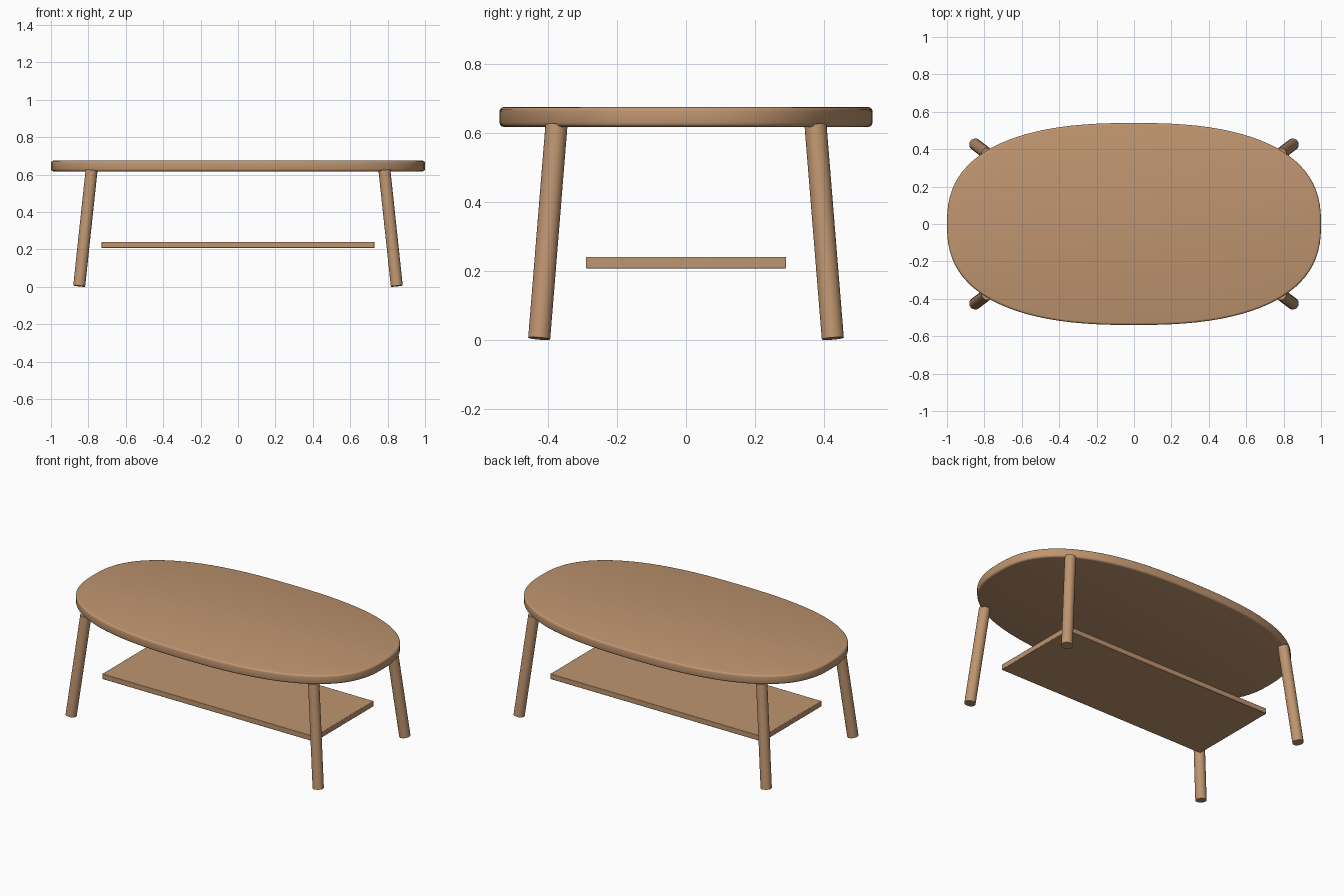
import bpy, bmesh, math
from mathutils import Vector

cube = bpy.data.objects.get("Cube")
if cube:
    bpy.data.objects.remove(cube, do_unlink=True)

# Single wood colour
wood = bpy.data.materials.new("light wood")
wood.use_nodes = True
colour = (0.52, 0.30, 0.16, 1)
wood.diffuse_color = colour
bsdf = next(n for n in wood.node_tree.nodes if n.type == 'BSDF_PRINCIPLED')
bsdf.inputs["Base Color"].default_value = colour


def finish(name, bm, bevel=0, segments=3, sharp_angle=None):
    """Turn a bmesh into a smooth-shaded wooden object with an optional edge bevel."""
    bmesh.ops.recalc_face_normals(bm, faces=bm.faces)
    mesh = bpy.data.meshes.new(name)
    bm.to_mesh(mesh)
    bm.free()
    mesh.materials.append(wood)
    obj = bpy.data.objects.new(name, mesh)
    bpy.context.collection.objects.link(obj)
    bpy.ops.object.select_all(action='DESELECT')
    obj.select_set(True)
    bpy.context.view_layer.objects.active = obj
    if sharp_angle:
        bpy.ops.object.shade_smooth_by_angle(angle=math.radians(sharp_angle))
    else:
        bpy.ops.object.shade_smooth()
    if bevel:
        mod = obj.modifiers.new("rounded edge", 'BEVEL')
        mod.width, mod.segments = bevel, segments
        mod.limit_method, mod.angle_limit = 'ANGLE', math.radians(40)
    return obj


# Table top: superellipse outline, extruded, with softly rounded rim
def outline(angle, half_x=1.0, half_y=0.54, power=2.5):
    c, s = math.cos(angle), math.sin(angle)
    return (math.copysign(abs(c) ** (2 / power), c) * half_x,
            math.copysign(abs(s) ** (2 / power), s) * half_y)


TOP_LOW, TOP_HIGH, SIDES = 0.617, 0.674, 96
bm = bmesh.new()
rim = [bm.verts.new((*outline(math.tau * i / SIDES), TOP_LOW)) for i in range(SIDES)]
base = bm.faces.new(rim)
raised = bmesh.ops.extrude_face_region(bm, geom=[base], use_keep_orig=True)
for v in raised["geom"]:
    if isinstance(v, bmesh.types.BMVert):
        v.co.z = TOP_HIGH
finish("table_top", bm, bevel=0.012)

# Shelf: thin board below the top
bm = bmesh.new()
bmesh.ops.create_cube(bm, size=1)
for v in bm.verts:
    v.co = Vector((v.co.x * 1.46, v.co.y * 0.58, v.co.z * 0.033 + 0.2235))
finish("shelf", bm, bevel=0.003, segments=2, sharp_angle=30)


# Legs: round rods splayed outwards, cut square to their own axis
def leg(name, sx, sy, radius=0.032):
    foot = Vector((sx * 0.849, sy * 0.425, 0.004))
    head = Vector((sx * 0.783, sy * 0.375, 0.622))
    axis = head - foot
    bm = bmesh.new()
    bmesh.ops.create_cone(bm, cap_ends=True, segments=32, radius1=radius,
                          radius2=radius, depth=axis.length)
    turn = axis.to_track_quat('Z', 'Y').to_matrix()
    for v in bm.verts:
        v.co = turn @ v.co + (foot + head) / 2
    finish(name, bm, sharp_angle=30)


for side, sx in (("left", 1), ("right", -1)):
    for end, sy in (("front", -1), ("back", 1)):
        leg(f"{end}_{side}_leg", sx, sy)
